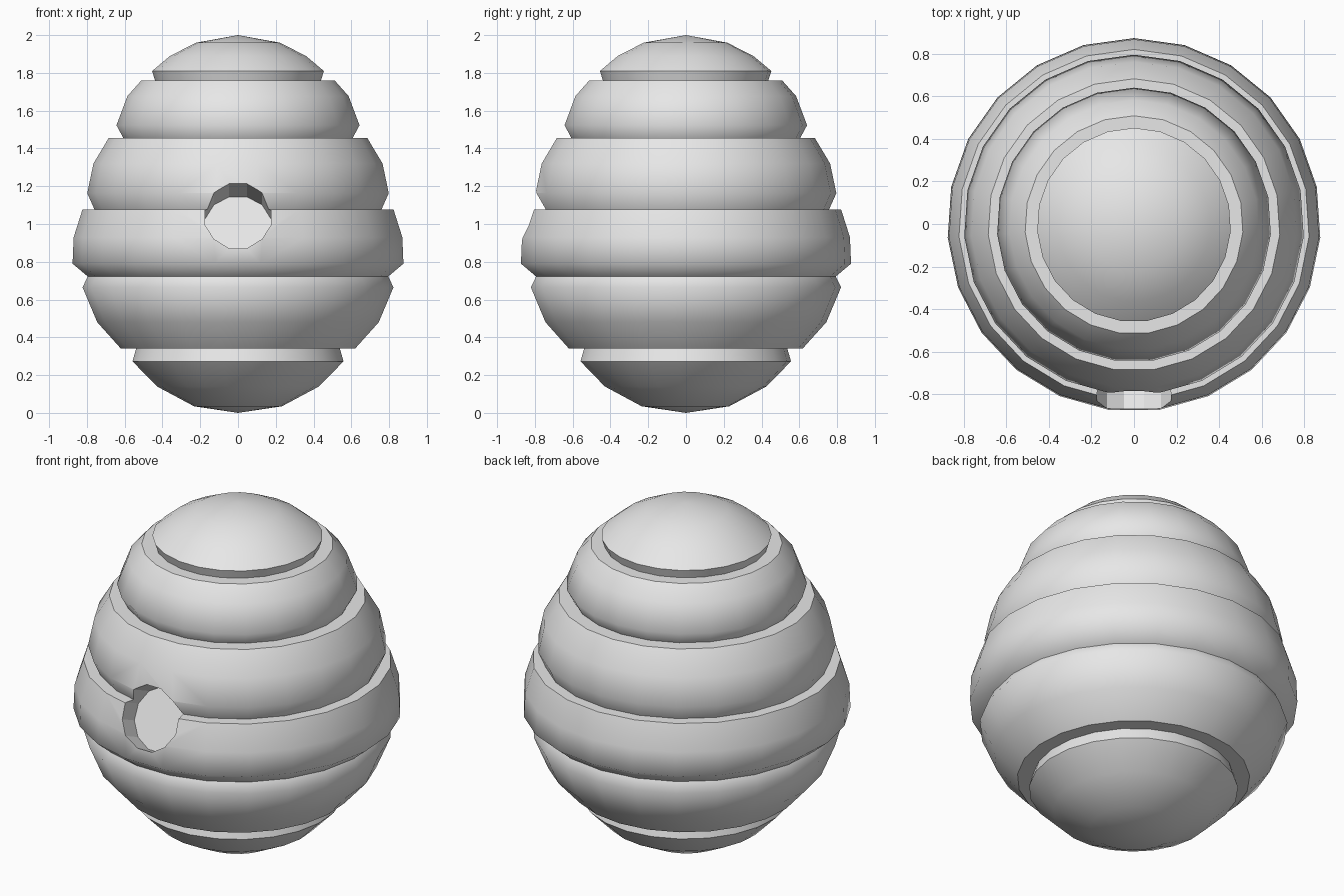
import bpy, bmesh, math
from mathutils import Matrix, Vector

if "Cube" in bpy.data.objects:
    bpy.data.objects.remove(bpy.data.objects["Cube"], do_unlink=True)

grey = bpy.data.materials.new("plain grey")
grey.use_nodes = True
grey.diffuse_color = (0.8, 0.8, 0.8, 1)
grey.node_tree.nodes["Principled BSDF"].inputs["Base Color"].default_value = (0.8, 0.8, 0.8, 1)

SIDES = 23

# Smooth sections of the outline (radius, height), top to bottom.
# The joins between sections are sharp.
sections = [
    [(0, 2), (0.222, 1.96), (0.36, 1.89), (0.456, 1.81)],               # cap
    [(0.44, 1.76)],                                                     # cap lip
    [(0.513, 1.76), (0.587, 1.677), (0.645, 1.523), (0.608, 1.454)],    # upper coil
    [(0.687, 1.454), (0.767, 1.32), (0.80, 1.163), (0.762, 1.078)],     # shoulder coil
    [(0.825, 1.078), (0.872, 0.93), (0.878, 0.79), (0.797, 0.722)],     # widest coil
    [(0.798, 0.72), (0.825, 0.665), (0.747, 0.48), (0.623, 0.342)],     # lower coil
    [(0.54, 0.342)],                                                    # bottom ledge
    [(0.56, 0.273), (0.43, 0.14), (0.233, 0.035), (0, 0)],              # rounded base
]


def make_object(name, bm):
    mesh = bpy.data.meshes.new(name)
    bmesh.ops.recalc_face_normals(bm, faces=bm.faces)
    bm.to_mesh(mesh)
    bm.free()
    mesh.materials.append(grey)
    obj = bpy.data.objects.new(name, mesh)
    bpy.context.collection.objects.link(obj)
    return obj


# Hive body: the outline turned around z
bm = bmesh.new()
rings = []
for section in sections:
    for i, (r, z) in enumerate(section):
        sharp = (i == 0 or i == len(section) - 1) and r > 0
        if r == 0:
            ring = [bm.verts.new((0, 0, z))] * SIDES
        else:
            angles = [math.pi / 2 + math.tau * k / SIDES for k in range(SIDES)]
            ring = [bm.verts.new((r * math.cos(a), r * math.sin(a) - 0.004, z)) for a in angles]
        rings.append((ring, sharp))
for (upper, _), (lower, _) in zip(rings, rings[1:]):
    for k in range(SIDES):
        n = (k + 1) % SIDES
        corners = list(dict.fromkeys([upper[k], lower[k], lower[n], upper[n]]))
        bm.faces.new(corners).smooth = True
for ring, sharp in rings:
    if sharp:
        for k in range(SIDES):
            bm.edges.get((ring[k], ring[(k + 1) % SIDES])).smooth = False
hive = make_object("hive_body", bm)

# Entrance: a shallow round hole sloping down into the front
tilt = math.radians(24)
inward = Vector((0, math.cos(tilt), -math.sin(tilt)))
depth = 0.6
back_wall = Vector((0, -0.70, 0.985))
bm = bmesh.new()
bmesh.ops.create_cone(bm, cap_ends=True, segments=12, radius1=0.18, radius2=0.18, depth=depth,
                      matrix=Matrix.Translation(back_wall - inward * depth / 2)
                      @ inward.to_track_quat("Z", "Y").to_matrix().to_4x4()
                      @ Matrix.Rotation(math.pi / 12, 4, "Z"))
cutter = make_object("entrance_cutter", bm)
cutter.hide_render = True

cut = hive.modifiers.new("entrance", "BOOLEAN")
cut.operation = "DIFFERENCE"
cut.solver = "EXACT"
cut.object = cutter
bpy.context.view_layer.objects.active = hive
bpy.ops.object.modifier_apply(modifier=cut.name)
bpy.data.objects.remove(cutter, do_unlink=True)
